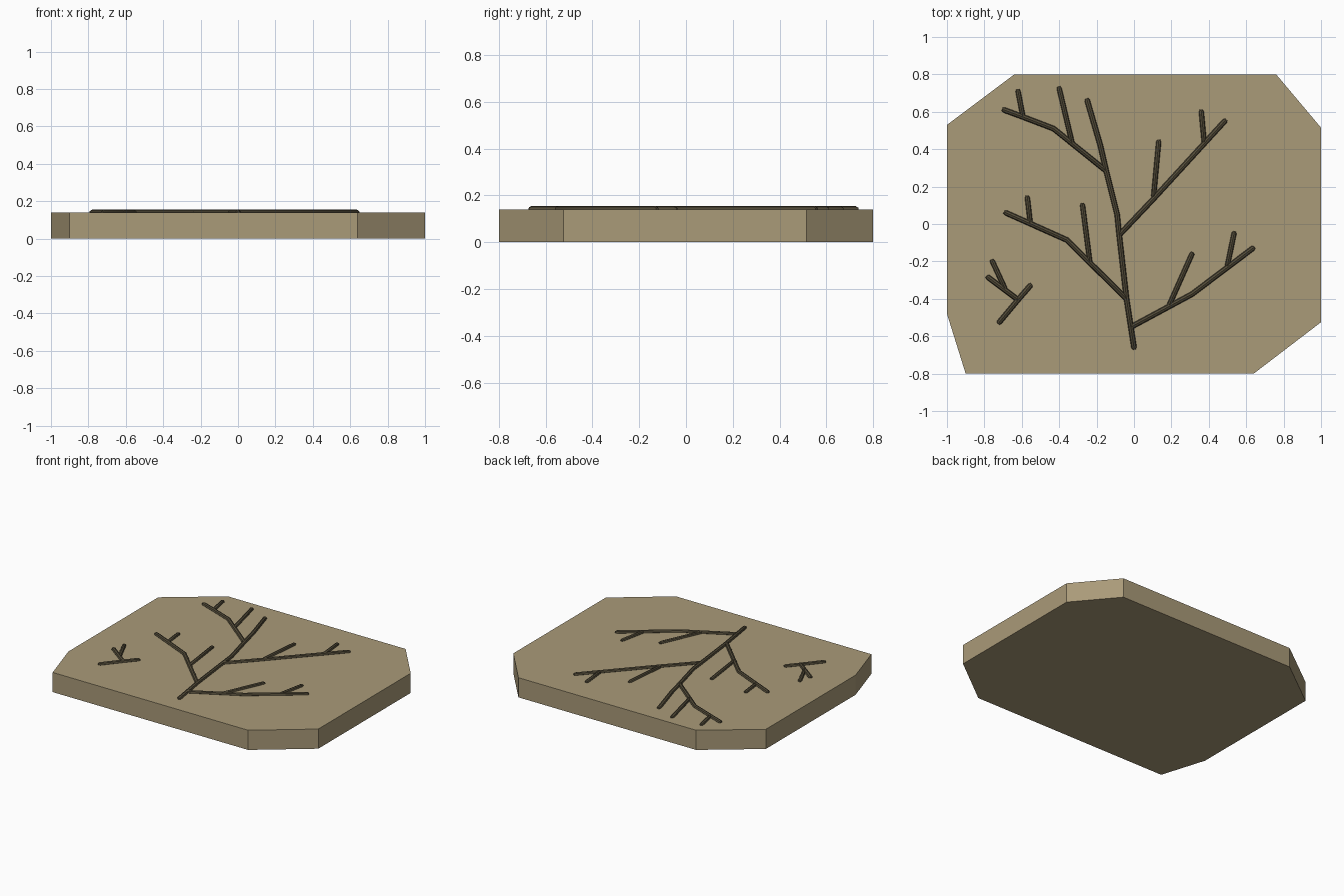
import bpy, bmesh

if "Cube" in bpy.data.objects:
    bpy.data.objects.remove(bpy.data.objects["Cube"])


def material(name, color):
    m = bpy.data.materials.new(name)
    m.diffuse_color = (*color, 1)
    m.use_nodes = True
    m.node_tree.nodes["Principled BSDF"].inputs["Base Color"].default_value = m.diffuse_color
    return m


stone = material("sandstone", (0.40, 0.325, 0.19))
dark = material("dark_mineral", (0.085, 0.07, 0.04))

# Stone slab: chipped-corner outline extruded upwards
TOP = 0.14
outline = [(-0.9, -0.8), (0.64, -0.8), (1, -0.525), (1, 0.515),
           (0.76, 0.8), (-0.64, 0.8), (-1, 0.53), (-1, -0.48)]
bm = bmesh.new()
base = bm.faces.new([bm.verts.new((x, y, 0)) for x, y in outline])
ext = bmesh.ops.extrude_face_region(bm, geom=[base], use_keep_orig=True)
for v in ext["geom"]:
    if isinstance(v, bmesh.types.BMVert):
        v.co.z = TOP
bmesh.ops.recalc_face_normals(bm, faces=bm.faces)
me = bpy.data.meshes.new("stone_slab")
bm.to_mesh(me)
bm.free()
me.materials.append(stone)
bpy.context.collection.objects.link(bpy.data.objects.new("stone_slab", me))


def branch(name, pts, radius=0.0145, z=TOP + 0.001):
    """Round stem half sunk into the slab, with slightly tapered ends."""
    cu = bpy.data.curves.new(name, "CURVE")
    cu.dimensions = "3D"
    cu.bevel_depth = radius
    cu.bevel_resolution = 2
    cu.use_fill_caps = True
    # short rounded tips beyond the first and last points
    def tip(a, b, d):
        l = ((a[0] - b[0]) ** 2 + (a[1] - b[1]) ** 2) ** 0.5
        return (a[0] + (a[0] - b[0]) / l * d, a[1] + (a[1] - b[1]) / l * d)
    path = [tip(pts[0], pts[1], 0.012)] + pts + [tip(pts[-1], pts[-2], 0.012)]
    sp = cu.splines.new("POLY")
    sp.points.add(len(path) - 1)
    for i, (p, q) in enumerate(zip(sp.points, path)):
        p.co = (q[0], q[1], z, 1)
        p.radius = 0.55 if i in (0, len(path) - 1) else 1
    cu.materials.append(dark)
    ob = bpy.data.objects.new(name, cu)
    bpy.context.collection.objects.link(ob)
    bpy.ops.object.select_all(action="DESELECT")
    ob.select_set(True)
    bpy.context.view_layer.objects.active = ob
    bpy.ops.object.convert(target="MESH")
    bpy.ops.object.shade_smooth_by_angle()


# Main stem and its limbs
branch("main_stem", [(0, -0.66), (-0.04, -0.4), (-0.08, -0.05),
                     (-0.09, 0.05), (-0.15, 0.29), (-0.18, 0.42), (-0.25, 0.66)])
limbs = {
    "lower_right": [(-0.015, -0.55), (0.31, -0.375), (0.635, -0.13)],
    "lower_left": [(-0.04, -0.4), (-0.36, -0.085), (-0.55, 0), (-0.685, 0.06)],
    "upper_right": [(-0.08, -0.06), (0.1, 0.13), (0.485, 0.55)],
    "upper_left": [(-0.15, 0.285), (-0.43, 0.51), (-0.6, 0.575), (-0.695, 0.61)],
}
for n, p in limbs.items():
    branch(n + "_limb", p)

# Twigs off the limbs
twigs = [
    [(0.19, -0.43), (0.31, -0.16)], [(0.5, -0.22), (0.535, -0.05)],
    [(-0.235, -0.21), (-0.275, 0.1)], [(-0.555, 0.01), (-0.57, 0.14)],
    [(0.105, 0.15), (0.132, 0.44)], [(0.375, 0.44), (0.36, 0.6)],
    [(-0.33, 0.43), (-0.4, 0.725)], [(-0.595, 0.58), (-0.62, 0.71)],
]
for i, p in enumerate(twigs):
    branch(f"twig_{i + 1}", p, 0.0135)

# Separate small sprig
branch("sprig_stem", [(-0.72, -0.525), (-0.62, -0.405), (-0.555, -0.33)])
branch("sprig_side", [(-0.62, -0.405), (-0.78, -0.285)])
branch("sprig_twig", [(-0.69, -0.345), (-0.757, -0.2)], 0.0135)
